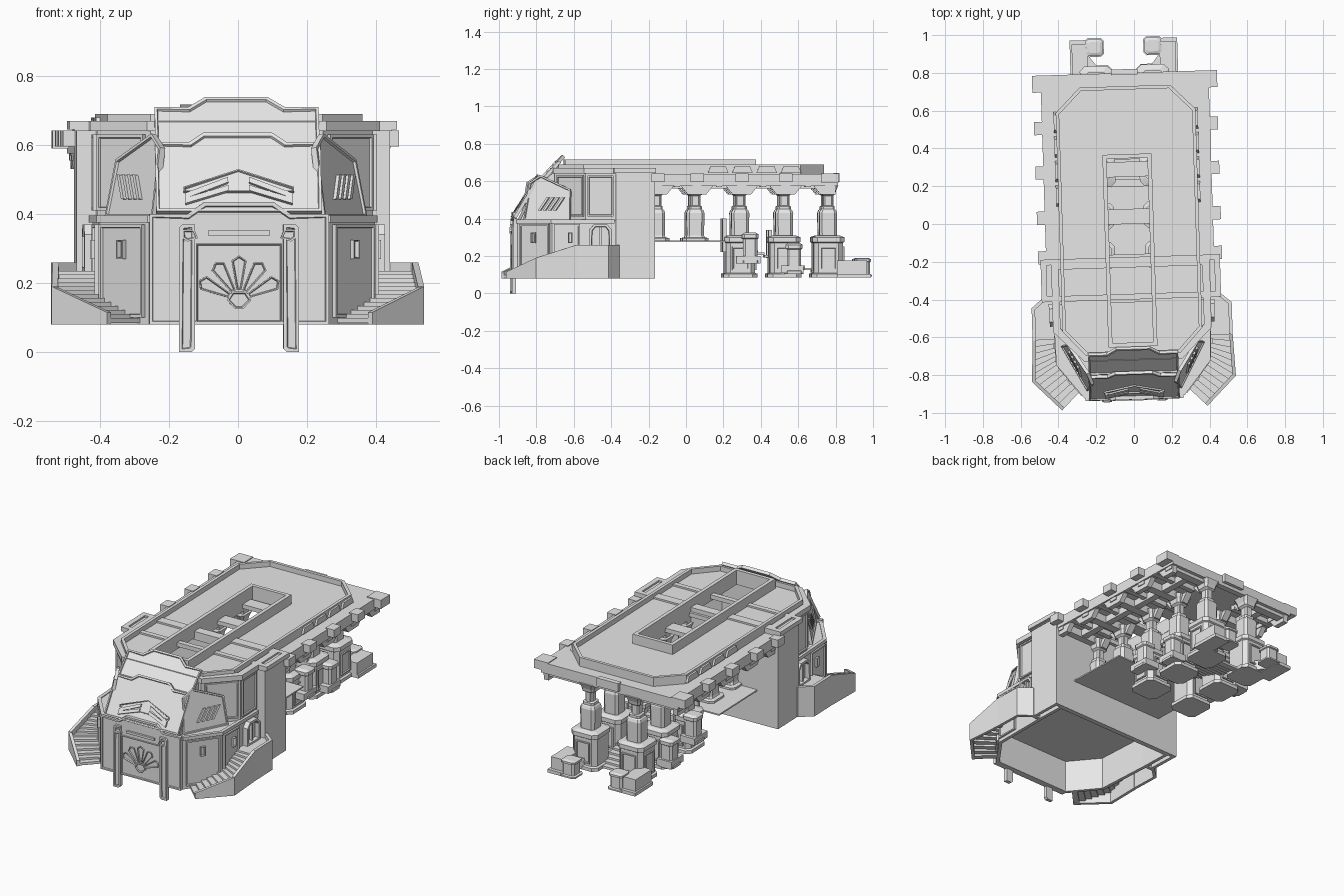
import bpy, bmesh, math
from mathutils import Vector, Matrix

cube = bpy.data.objects.get("Cube")
if cube:
    bpy.data.objects.remove(cube)

stone = bpy.data.materials.new("light_grey_stone")
stone.use_nodes = True
stone.diffuse_color = (0.8, 0.8, 0.8, 1)
stone.node_tree.nodes["Principled BSDF"].inputs["Base Color"].default_value = (0.8, 0.8, 0.8, 1)

parts = []
X, Y, Z = Vector((1, 0, 0)), Vector((0, 1, 0)), Vector((0, 0, 1))


def add(name, bm, mirror=False):
    mesh = bpy.data.meshes.new(name)
    bm.to_mesh(mesh)
    bm.free()
    mesh.materials.append(stone)
    ob = bpy.data.objects.new(name, mesh)
    bpy.context.collection.objects.link(ob)
    if mirror:
        ob.modifiers.new("Mirror", 'MIRROR').use_mirror_merge = False
    parts.append(ob)
    return ob


def slab(name, pts, o, u, v, t, inset=0, mirror=False, depth=-0.007):
    """Extrude a 2D outline lying in the plane (o, u, v); optionally sink its outer face."""
    u, v, o = Vector(u).normalized(), Vector(v), Vector(o)
    n = u.cross(v).normalized()
    bm = bmesh.new()
    base = bm.faces.new([bm.verts.new(o + u * a + v * b) for a, b in pts])
    ext = bmesh.ops.extrude_face_region(bm, geom=[base], use_keep_orig=True)["geom"]
    top = [g for g in ext if isinstance(g, bmesh.types.BMFace)]
    bmesh.ops.translate(bm, verts=[g for g in ext if isinstance(g, bmesh.types.BMVert)], vec=n * t)
    bmesh.ops.recalc_face_normals(bm, faces=bm.faces)
    if inset:
        bmesh.ops.inset_individual(bm, faces=top, thickness=inset)
        bmesh.ops.inset_individual(bm, faces=top, thickness=0.003, depth=depth)
    return add(name, bm, mirror)


def plan(name, pts, z0, z1, mirror=False):
    return slab(name, pts, (0, 0, z0), X, Y, z1 - z0, mirror=mirror)


def rect(x0, x1, y0, y1):
    return [(x0, y0), (x1, y0), (x1, y1), (x0, y1)]


def box(name, x0, x1, y0, y1, z0, z1, mirror=False):
    return plan(name, rect(x0, x1, y0, y1), z0, z1, mirror)


def sym(half):
    return half + [(-x, y) for x, y in reversed(half)]


def ring(name, pts, z0, z1, thick):
    """Open wall following a closed outline."""
    bm = bmesh.new()
    lo = [bm.verts.new((x, y, z0)) for x, y in pts]
    hi = [bm.verts.new((x, y, z1)) for x, y in pts]
    for i in range(len(pts)):
        j = (i + 1) % len(pts)
        bm.faces.new((lo[i], lo[j], hi[j], hi[i]))
    ob = add(name, bm)
    mod = ob.modifiers.new("Solidify", 'SOLIDIFY')
    mod.thickness, mod.offset, mod.use_even_offset = thick, -1, True


def stack(name, x, y, profile):
    """Chamfered square column from (height, half width) pairs, mirrored."""
    bm = bmesh.new()
    rows = []
    for z, r in profile:
        c = r * 0.7
        loop = [(r, -c), (r, c), (c, r), (-c, r), (-r, c), (-r, -c), (-c, -r), (c, -r)]
        rows.append([bm.verts.new((x + a, y + b, z)) for a, b in loop])
    for lo, hi in zip(rows, rows[1:]):
        for i in range(8):
            j = (i + 1) % 8
            bm.faces.new((lo[i], lo[j], hi[j], hi[i]))
    bm.faces.new(rows[0][::-1])
    bm.faces.new(rows[-1])
    add(name, bm, True)


def facet(name, p, q, pts, t, inset=0, depth=-0.007):
    """Mirrored relief on the vertical wall running from p to q."""
    return slab(name, pts, (*p, 0), (q[0] - p[0], q[1] - p[1], 0), Z, t, inset, True, depth)


# Hall walls
lower = [(.26, -.91), (.40, -.73), (.41, -.39), (.41, -.19)]
upper = [(.25, -.71), (.40, -.55), (.40, -.19)]
ring("lower_wall", sym(lower), .08, .39, .02)
plan("lower_ledge", [(0, -.91)] + lower[:3] + [(.38, -.39), (.38, -.54), (.24, -.68), (0, -.68)], .375, .39, True)
ring("lower_coping", sym([(x * 1.02, y - .005) for x, y in lower[:3]]), .375, .395, .02)
ring("upper_wall", sym(upper), .39, .65, .02)
ring("upper_cornice", sym([(.26, -.72), (.42, -.56), (.42, -.19)]), .64, .67, .04)
plan("hall_wall", [(.40, -.39), (.455, -.39), (.455, -.18), (0, -.18), (0, -.20), (.435, -.20), (.435, -.37), (.40, -.37)],
     .08, .65, True)
ring("hall_cornice", sym([(.475, -.40), (.475, -.175)]), .645, .67, .03)
box("hall_cover", .12, .46, -.40, -.18, .64, .66, True)

# Wall panels, windows and side doors
chamfer = (lower[0], lower[1])
side = (lower[1], lower[2])
facet("corner_panel", *chamfer, rect(.02, .215, .10, .37), .012, .012)
facet("corner_window", *chamfer, rect(.10, .128, .27, .325), .018, .005, -.015)
facet("side_panel", *side, rect(.01, .15, .10, .37), .012, .012)
facet("side_window", *side, rect(.085, .11, .27, .325), .018, .005, -.015)
facet("side_door", *side, [(.2, .235), (.32, .235), (.32, .34), (.295, .37), (.225, .37), (.2, .34)],
      .03, .015, -.025)
facet("door_post", *side, rect(.255, .265, .235, .355), .02)
facet("upper_side_panel", upper[1], upper[2], rect(.01, .15, .41, .63), .012, .012)
facet("upper_corner_panel", upper[0], upper[1], rect(.02, .21, .41, .63), .012, .012)

# Entrance facade and gate
slab("entrance_plate", sym([(.26, .08), (.26, .40), (.15, .40), (.10, .435)]), (0, -.91, 0), X, Z, .02, .012)
slab("gate_panel", sym([(.125, .085), (.125, .315)]), (0, -.92, 0), X, Z, .012, .005)
slab("gate_leg", [(.128, .01), (.138, 0), (.174, 0), (.174, .36), (.164, .37), (.128, .37)],
     (0, -.915, 0), X, Z, .022, .012, True)
slab("gate_lintel", rect(-.09, .09, .338, .352), (0, -.92, 0), X, Z, .015)
slab("gate_lamp", [(.12, .33), (.15, .32), (.165, .33), (.165, .355), (.13, .355)],
     (0, -.927, 0), X, Z, .013, .006, True)
for i in range(5):
    a = math.radians(-64 + 32 * i)
    d, e = Vector((math.sin(a), math.cos(a))), Vector((math.cos(a), -math.sin(a)))
    c = Vector((0, .15))
    fan = [c + d * r + e * w for r, w in ((.03, -.007), (.03, .007), (.115, .022), (.13, 0), (.115, -.022))]
    slab("fan_relief", [tuple(p) for p in reversed(fan)], (0, -.92, 0), X, Z, .013, .004)
slab("fan_foot", sym([(.012, .125), (.035, .15), (.02, .175)]), (0, -.92, 0), X, Z, .015, .005)

# Leaning facade tiers
lean2, lean3 = Vector((0, .12, .20)).normalized(), Vector((0, .11, .12)).normalized()
slab("middle_tier", sym([(.24, 0), (.24, .233), (.14, .233), (.10, .264)]), (0, -.915, .40), X, lean2, .018, .011)
slab("upper_tier", sym([(.238, 0), (.238, .16), (.14, .16), (.09, .2)]), (0, -.785, .58), X, lean3, .018, .011)
slab("tier_core", [(-.895, .39), (-.79, .60), (-.77, .60), (-.69, .67), (-.69, .39)], (-.232, 0, 0), Y, Z, .464)
for k in (0, .028):
    slab("chevron", [(.03, .095 - k), (.155, .04 - k * .6), (.155, .058 - k * .6), (.03, .113 - k)],
         (0, -.915, .40), X, lean2, .022, mirror=True)
slab("chevron_crown", sym([(.16, .065), (.16, .08), (0, .14)]), (0, -.915, .40), X, lean2, .02, .004)
wing = ((.235, -.87, .39), (.14, .26, 0), (-.12, .16, 1))
slab("wing_plate", [(0, 0), (.275, 0), (.25, .165), (.06, .24), (0, .2)], *wing, .018, .01, True)
for k in range(4):
    slab("wing_relief", [(.08 + .03 * k, .05), (.095 + .03 * k, .05), (.135 + .03 * k, .12), (.12 + .03 * k, .12)],
         *wing, .022, mirror=True)

# Side stairs: landing, turning flight and parapet
outer = [Vector(p) for p in ((.53, -.60), (.54, -.82), (.385, -.975))]
inner = [Vector(p) for p in ((.41, -.60), (.40, -.73), (.28, -.87))]
plan("stair_landing", [(.40, -.38), (.46, -.38), (.53, -.43), (.53, -.60), (.40, -.60)], .215, .235, True)
for s in range(2):
    for i in range(6):
        f, g = i / 6, (i + 1) / 6
        quad = [inner[s].lerp(inner[s + 1], f), outer[s].lerp(outer[s + 1], f),
                outer[s].lerp(outer[s + 1], g), inner[s].lerp(inner[s + 1], g)]
        top = .225 - .0115 * (6 * s + i)
        plan("stair_step", [tuple(p) for p in quad], top - .015, top, True)
rail = [((.41, -.37), .26), ((.46, -.37), .26), ((.53, -.43), .26), ((.53, -.60), .26),
        ((.54, -.82), .19), ((.385, -.975), .115)]
for (p, hp), (q, hq) in zip(rail[::-1], rail[-2::-1]):
    length = (Vector(q) - Vector(p)).length
    facet("stair_parapet", p, q, [(0, .08), (length, .08), (length, hq), (0, hp)], -.018)

# Roof with open skylight trench
roof = [(.25, -.69), (.37, -.56), (.37, .60), (.24, .73)]
trench = [(0, .36), (.11, .36), (.11, -.64), (0, -.64)]
plan("roof_deck", [(0, -.69)] + roof + [(0, .73)] + trench, .635, .66, True)
ring("roof_rim", sym(roof), .64, .69, .018)
ring("skylight_rim", sym([(.13, -.65), (.13, .37)]), .63, .717, .022)
for y0, y1 in ((.25, .33), (0, .08), (-.23, -.16)):
    box("skylight_crossbar", -.115, .115, y0, y1, .62, .645)
for i in range(4):
    y = .16 + i * .13
    slab("rim_block", [(y - .055, .645), (y + .055, .645), (y + .04, .68), (y - .04, .68)],
         (.36, 0, 0), Y, Z, .022, mirror=True)

# Canopy over the colonnade
bays = [-.165, .045, .285, .52, .755]
plan("canopy_deck", [(.11, -.19), (.40, -.19), (.40, .79), (0, .79)] + trench[:2], .60, .637, True)
box("canopy_edge", .40, .445, -.19, .80, .575, .637, True)
box("canopy_back_edge", -.445, .445, .765, .80, .575, .637)
box("back_plaque", -.07, .07, .79, .82, .595, .645)
box("canopy_corner", .40, .49, .71, .80, .59, .642, True)
box("long_beam", .26, .30, -.18, .78, .56, .60, True)
for y in bays:
    box("cross_beam", .11, .44, y - .025, y + .025, .555, .602, True)
    if y < .7:
        box("canopy_bracket", .43, .487, y - .035, y + .035, .595, .642, True)
    for x, w in ((.13, .04), (.405, .03)):
        slab("soffit_bracket", [(max(y - .09, -.18), .58), (max(y - .05, -.18), .53), (min(y + .05, .785), .53),
                                (min(y + .09, .79), .58)], (x, 0, 0), Y, Z, w, mirror=True)
for y in (-.06, .165, .40, .64):
    box("short_beam", .15, .44, y - .015, y + .015, .57, .602, True)

# Colonnade
shaft = [(.28, .07), (.295, .07), (.30, .05), (.31, .046), (.43, .048), (.445, .042), (.45, .035),
         (.465, .035), (.47, .024), (.52, .024), (.53, .038), (.55, .042), (.58, .055)]
pedestal = [(.085, .09), (.105, .09), (.11, .078), (.27, .078), (.275, .086), (.30, .086), (.31, .06)]
for i, y in enumerate(bays):
    stack("column", .15, y, shaft)
    for s in (-1, 1):
        slab("column_fin", rect(-.014, .014, .46, .54), (.15, y + s * .022 + .006, 0), X, Z, .012, mirror=True)
    if i > 1:
        stack("pedestal", .15, y, pedestal)
        slab("pedestal_outer_panel", rect(y - .045, y + .045, .125, .25), (.226, 0, 0), Y, Z, .01, .01, True)
        slab("pedestal_back_panel", rect(-.195, -.105, .125, .25), (0, y + .076, 0), -X, Z, .01, .01, True)

# Lamp posts, upright plates and low walls beside the descending stair
post = [(0, .05), (.015, .05), (.02, .038), (.13, .038), (.135, .045), (.155, .045), (.165, .03)]
for x, y, z, k in ((.24, .335, .16, 1), (.24, .57, .105, 1), (.155, .94, .09, .6)):
    stack("stair_post", x, y, [(z + h * k, r) for h, r in post])
box("upright_plate", .11, .19, .19, .212, .22, .40, True)
box("upright_plate", .11, .19, .435, .455, .19, .34, True)
box("post_wall", .19, .285, .26, .39, .16, .20, True)
box("post_wall", .19, .285, .50, .62, .11, .15, True)
box("end_wall", .19, .275, .80, .96, .09, .175, True)
box("end_wall_base", .18, .285, .80, .98, .085, .105, True)
slab("end_wall_wedge", [(.10, .78), (.19, .82), (.19, .90)], (0, 0, .09), X, Y, .06, mirror=True)

# Hall floor and rear stair
plan("hall_floor", sym([(.25, -.90), (.39, -.725), (.40, -.195)]), .275, .283)
box("rear_floor", -.32, .32, -.19, .20, .275, .283)
for i in range(16):
    y = .20 + i * .036
    box("rear_step", -.09, .09, y, y + .037, .262 - i * .0115, .275 - i * .0115)

# The whole building sits slightly turned on its site
turn = Matrix.Translation((-.026, 0, 0)) @ Matrix.Rotation(math.radians(1.8), 4, 'Z')
for ob in parts:
    ob.matrix_world = turn
